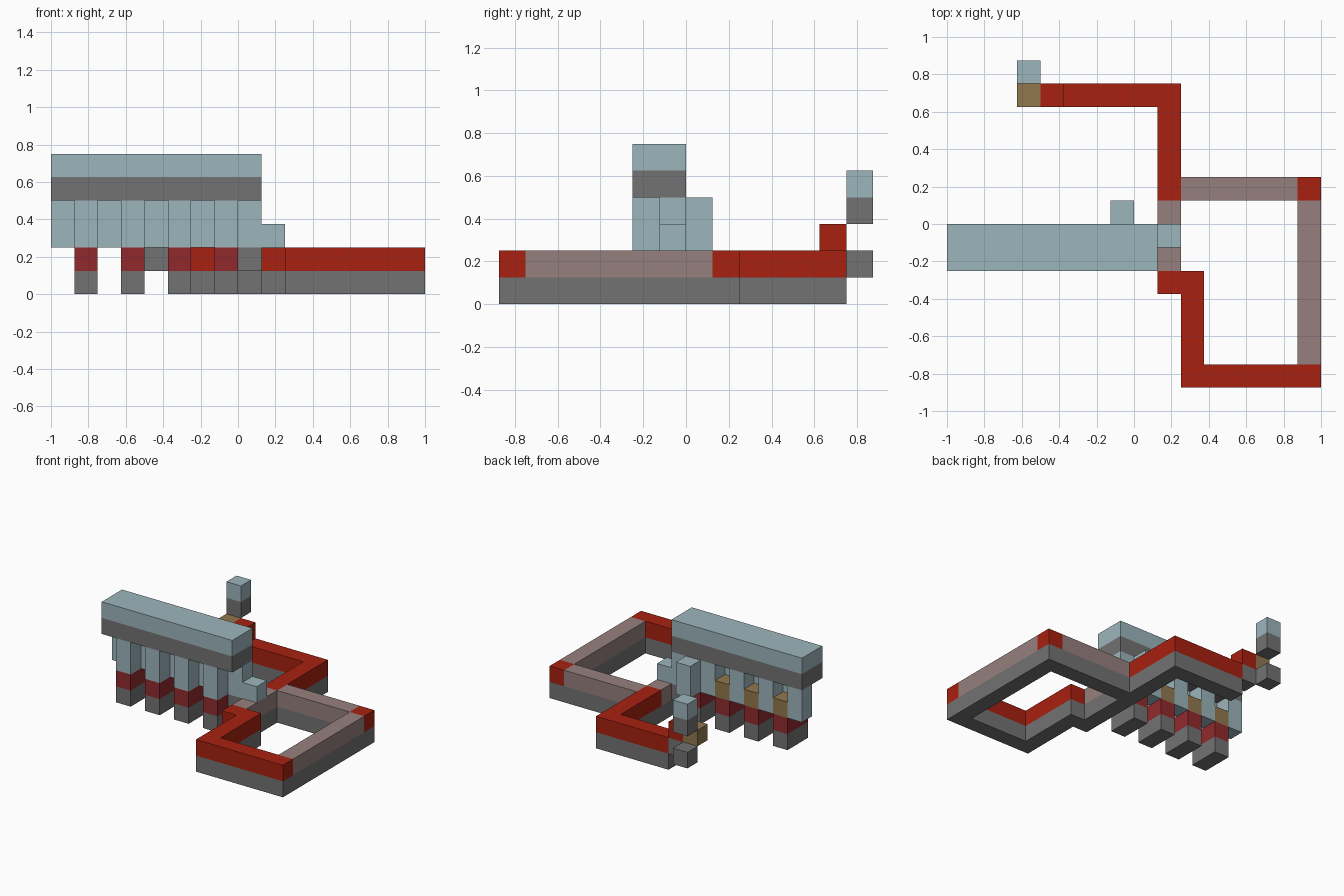
import bpy
import bmesh
from mathutils import Vector

CELL = 0.125

if "Cube" in bpy.data.objects:
    bpy.data.objects.remove(bpy.data.objects["Cube"], do_unlink=True)


def material(name, rgb):
    m = bpy.data.materials.new(name)
    m.use_nodes = True
    m.diffuse_color = (*rgb, 1)
    m.node_tree.nodes["Principled BSDF"].inputs["Base Color"].default_value = (*rgb, 1)
    return m


BLUE = material("pale blue", (0.335, 0.465, 0.505))
GRAY = material("stone gray", (0.17, 0.17, 0.17))
RED = material("bright red", (0.386, 0.015, 0.005))
DARK = material("dark red", (0.283, 0.023, 0.027))
MAUVE = material("mauve", (0.305, 0.216, 0.209))
TAN = material("tan", (0.283, 0.188, 0.076))


def block(name, mat, start, size=(1, 1, 1)):
    """Box given by its lowest corner and its size, both in cells."""
    bm = bmesh.new()
    bmesh.ops.create_cube(bm, size=1)
    for v in bm.verts:
        v.co = [(s + (c + 0.5) * d) * CELL for s, c, d in zip(start, v.co, size)]
    mesh = bpy.data.meshes.new(name)
    bm.to_mesh(mesh)
    bm.free()
    mesh.materials.append(mat)
    obj = bpy.data.objects.new(name, mesh)
    bpy.context.collection.objects.link(obj)
    return obj


def track(name, mat, x, y, dx, dy):
    """Coloured run on a gray base."""
    block(name + "_base", GRAY, (x, y, 0), (dx, dy, 1))
    block(name + "_top", mat, (x, y, 1), (dx, dy, 1))


# Ground loop and the run to the back
track("loop_front", RED, 2, -7, 6, 1)
track("loop_right", MAUVE, 7, -6, 1, 7)
track("loop_corner", RED, 7, 1, 1, 1)
track("loop_back", MAUVE, 2, 1, 5, 1)
track("loop_left", RED, 2, -6, 1, 4)
track("loop_step", RED, 1, -3, 1, 1)
track("loop_link", MAUVE, 1, -2, 1, 3)
track("back_branch", RED, 1, 1, 1, 4)
track("back_run", RED, -3, 5, 5, 1)

# Raised end of the back run
block("raised_base", GRAY, (-4, 5, 1))
block("raised_top", RED, (-4, 5, 2))
block("end_torch", TAN, (-5, 5, 2))
block("end_lower_block", GRAY, (-5, 6, 1))
block("end_upper_block", GRAY, (-5, 6, 3))
block("end_cap", BLUE, (-5, 6, 4))

# Overhead beam
block("beam_base", GRAY, (-8, -2, 4), (9, 2, 1))
block("beam_top", BLUE, (-8, -2, 5), (9, 2, 1))

# Legs with front pillars and rear torches
for x in range(-7, 0, 2):
    block("leg_base", GRAY, (x, -2, 0), (1, 2, 1))
    block("leg_top", DARK, (x, -2, 1), (1, 2, 1))
    block("front_pillar", BLUE, (x, -2, 2), (1, 1, 2))
    block("torch", TAN, (x, -1, 2))

# Rear pillars between the legs
for x in range(-8, 1, 2):
    block("rear_pillar", BLUE, (x, -1, 2), (1, 1, 2))

# Side pieces joining the loop to the pillars
block("joint_base", GRAY, (0, -1, 1))
block("joint_top", BLUE, (1, -1, 2))
block("outer_pillar", BLUE, (-1, 0, 2), (1, 1, 2))
